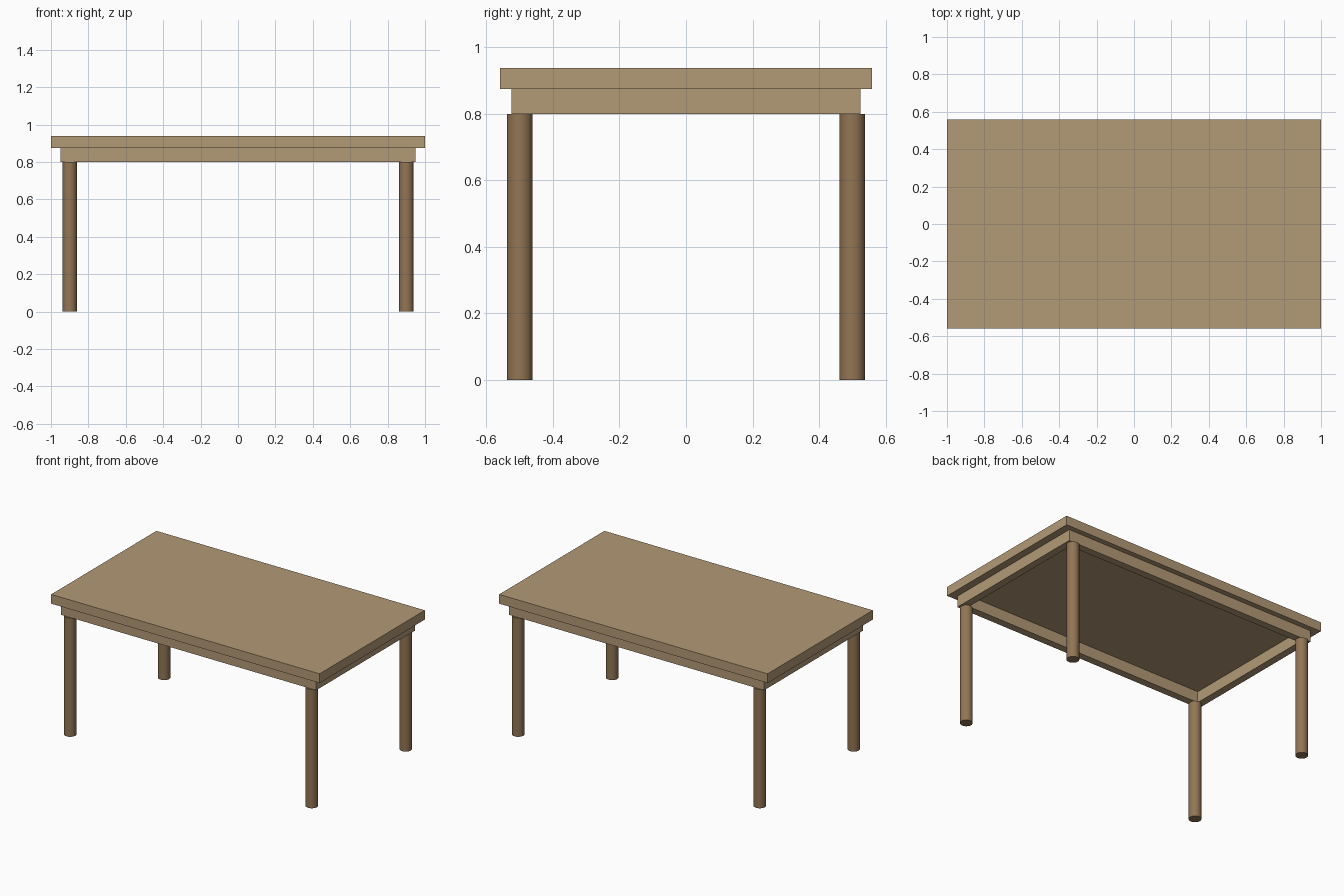
import bpy

if "Cube" in bpy.data.objects:
    bpy.data.objects.remove(bpy.data.objects["Cube"])

def material(name, color):
    m = bpy.data.materials.new(name)
    m.diffuse_color = color
    m.use_nodes = True
    m.node_tree.nodes["Principled BSDF"].inputs["Base Color"].default_value = m.diffuse_color
    return m

top_wood = material("light_wood", (0.45, 0.32, 0.18, 1))
leg_wood = material("dark_wood", (0.29, 0.18, 0.09, 1))

def box(name, center, size):
    bpy.ops.mesh.primitive_cube_add(size=1, location=center)
    ob = bpy.context.object
    ob.name = name
    ob.scale = size
    bpy.ops.object.transform_apply(location=False, rotation=False, scale=True)
    ob.data.materials.append(top_wood)
    return ob

# Tabletop slab
box("tabletop", (0, 0, 0.9065), (2, 1.12, 0.0625))

# Apron boards: long rails at front and back, short rails between them
T, AX, AY = 0.05, 0.95, 0.525
for s, name in ((-1, "front"), (1, "back")):
    box(name + "_apron", (0, s * (AY - T / 2), 0.8375), (2 * AX, T, 0.075))
for s, name in ((-1, "left"), (1, "right")):
    box(name + "_apron", (s * (AX - T / 2), 0, 0.8375), (T, 2 * (AY - T), 0.075))

# Round legs
for sy, fb in ((-1, "front"), (1, "back")):
    for sx, lr in ((-1, "left"), (1, "right")):
        bpy.ops.mesh.primitive_cylinder_add(vertices=32, radius=0.0385, depth=0.8,
                                            location=(sx * 0.9, sy * 0.5, 0.4))
        leg = bpy.context.object
        leg.name = f"{fb}_{lr}_leg"
        leg.data.materials.append(leg_wood)
        bpy.ops.object.shade_smooth_by_angle()
